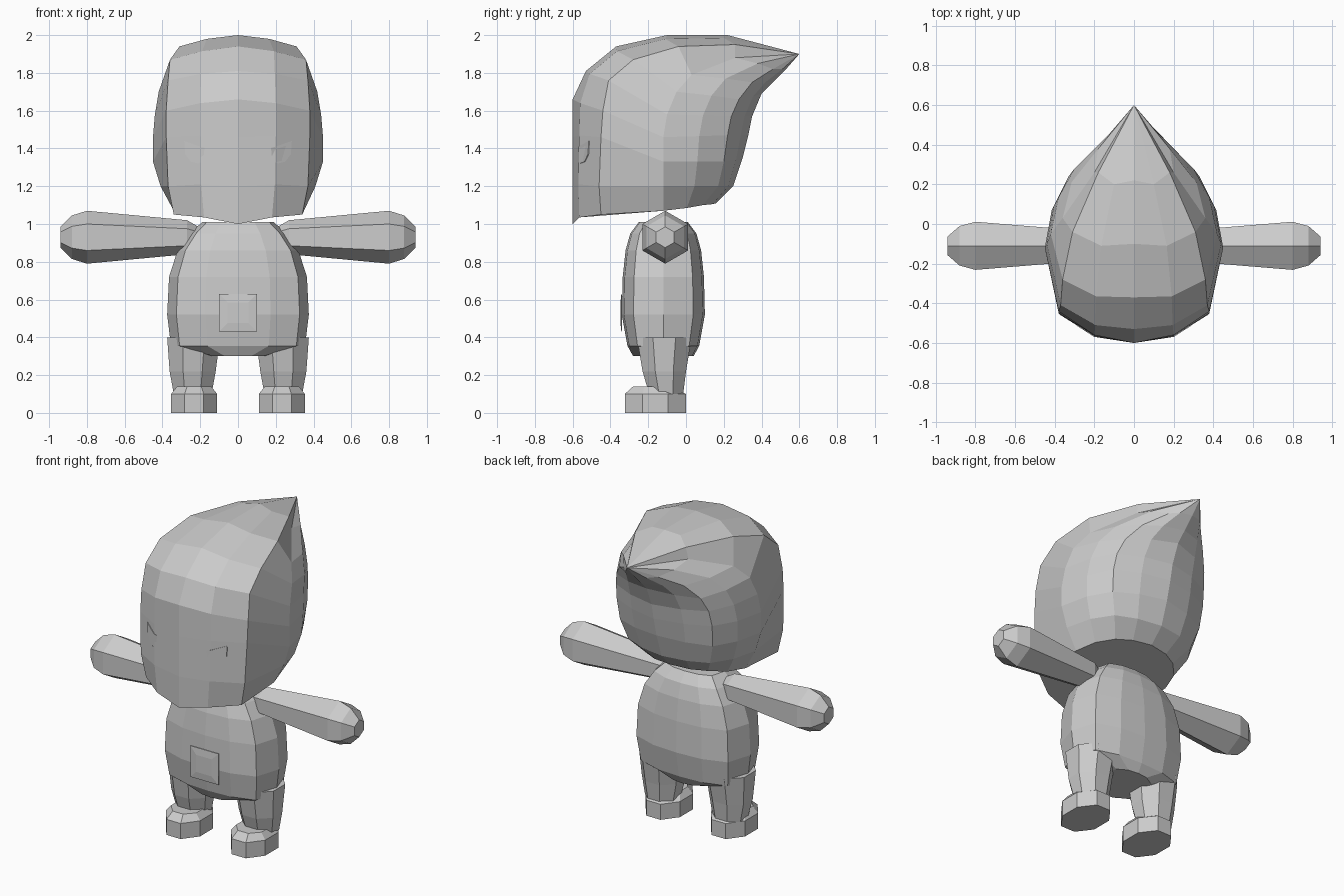
import bpy
import bmesh
from math import cos, sin, pi
from mathutils import Vector

if "Cube" in bpy.data.objects:
    bpy.data.objects.remove(bpy.data.objects["Cube"], do_unlink=True)

grey = bpy.data.materials.new("plain grey")
grey.use_nodes = True
GREY = (0.6, 0.6, 0.6, 1)
grey.diffuse_color = GREY
grey.node_tree.nodes["Principled BSDF"].inputs["Base Color"].default_value = GREY


def finish(name, bm):
    bmesh.ops.recalc_face_normals(bm, faces=bm.faces)
    mesh = bpy.data.meshes.new(name)
    bm.to_mesh(mesh)
    bm.free()
    mesh.materials.append(grey)
    obj = bpy.data.objects.new(name, mesh)
    bpy.context.collection.objects.link(obj)
    return obj


def loft(name, rings, tip=None):
    """Skin closed rings of points; cap the ends or close them to a tip."""
    bm = bmesh.new()
    rows = [[bm.verts.new(p) for p in ring] for ring in rings]
    n = len(rows[0])
    for a, b in zip(rows, rows[1:]):
        for i in range(n):
            j = (i + 1) % n
            bm.faces.new((a[i], a[j], b[j], b[i]))
    bm.faces.new(rows[0])
    if tip:
        end = bm.verts.new(tip)
        for i in range(n):
            bm.faces.new((rows[-1][i], rows[-1][(i + 1) % n], end))
    else:
        bm.faces.new(rows[-1])
    return finish(name, bm)


def blend(a, b, push):
    """Meridian halfway between two others, pushed outward."""
    return [(p + q) / 2 + Vector(push) for p, q in zip(a, b)]


def line(*points):
    return [Vector(p) for p in points]


# Head: meridians running from the chin ring up and back to the pointed tip
front = line((0, -.6, 1), (0, -.6, 1.2), (0, -.6, 1.46), (0, -.6, 1.66),
             (0, -.53, 1.81), (0, -.37, 1.94), (0, -.1, 2), (0, .22, 2))
edge = line((.34, -.45, 1.05), (.37, -.46, 1.2), (.38, -.45, 1.46), (.38, -.44, 1.6),
            (.37, -.41, 1.76), (.36, -.28, 1.87), (.31, -.04, 1.94), (.18, .26, 1.95))
side = line((.34, -.12, 1.07), (.41, -.12, 1.2), (.45, -.12, 1.33), (.45, -.12, 1.46),
            (.44, -.1, 1.58), (.42, -.05, 1.7), (.36, .03, 1.79), (.2, .26, 1.88))
corner = line((.22, .09, 1.1), (.29, .17, 1.2), (.33, .2, 1.33), (.34, .22, 1.47),
              (.33, .24, 1.57), (.3, .28, 1.66), (.23, .35, 1.75), (.12, .46, 1.82))
back = line((0, .16, 1.11), (0, .25, 1.2), (0, .3, 1.35), (0, .33, 1.47),
            (0, .35, 1.57), (0, .4, 1.69), (0, .46, 1.75), (0, .53, 1.82))
half = [front, blend(front, edge, (.01, -.04, .01)), edge, side,
        blend(side, corner, (.02, .02, 0)), corner,
        blend(corner, back, (.015, .015, 0)), back]
flip = [[Vector((-p.x, p.y, p.z)) for p in m] for m in half[-2:0:-1]]
loft("head", list(zip(*(half + flip))), tip=(0, .6, 1.9))

# Body: rounded-box rings
OUTLINE = [(0, -1), (.46, -.95), (.87, -.72), (1, 0), (.87, .72), (.46, .95), (0, 1)]
OUTLINE += [(-x, y) for x, y in OUTLINE[-2:0:-1]]
RINGS = [(.3, .15, .16), (.355, .355, .19), (.52, .375, .22), (.72, .365, .215),
         (.86, .32, .2), (.95, .255, .175), (1.01, .19, .13)]
loft("body", [[(x * rx, -.12 + y * ry, z) for x, y in OUTLINE] for z, rx, ry in RINGS])


# Belly patch: thin bevelled square
def square(s, y):
    return [(x * s, y, .53 + z * s) for x, z in ((-1, -1), (1, -1), (1, 1), (-1, 1))]


loft("belly_patch", [square(.1, -.338), square(.1, -.342), square(.055, -.347)])


def octagon(cx, cy, rx, ry, z):
    r = 1 / cos(pi / 8)
    return [(cx + rx * r * cos(a), cy + ry * r * sin(a), z)
            for a in (pi / 8 + k * pi / 4 for k in range(8))]


def eye_y(x):
    return -.566 + max(0, x - .2) * .64 - .004


EYE = [(.165, 1.4), (.2, 1.41), (.285, 1.44), (.28, 1.37),
       (.25, 1.33), (.21, 1.32), (.175, 1.35)]

for s, label in ((1, "left"), (-1, "right")):
    # Arm: six-sided club with a rounded end
    sections = [(.2, .05), (.27, .09), (.8, .14), (.88, .115), (.94, .055)]
    loft(label + "_arm", [[(s * x, -.11 + r * sin(k * pi / 3), .93 + r * cos(k * pi / 3))
                           for k in range(6)] for x, r in sections])
    # Leg and foot
    loft(label + "_leg", [octagon(s * .235, -.115, .14, .145, .4),
                          octagon(s * .24, -.115, .122, .115, .22),
                          octagon(s * .24, -.105, .1, .09, .1)])
    loft(label + "_foot", [octagon(s * .232, -.162, .122, .162, 0),
                           octagon(s * .232, -.162, .122, .162, .1),
                           octagon(s * .232, -.18, .09, .1, .14)])
    # Eye: thin plate following the face
    loft(label + "_eye", [[(s * x, eye_y(x) + d, z) for x, z in EYE] for d in (.006, 0)])
